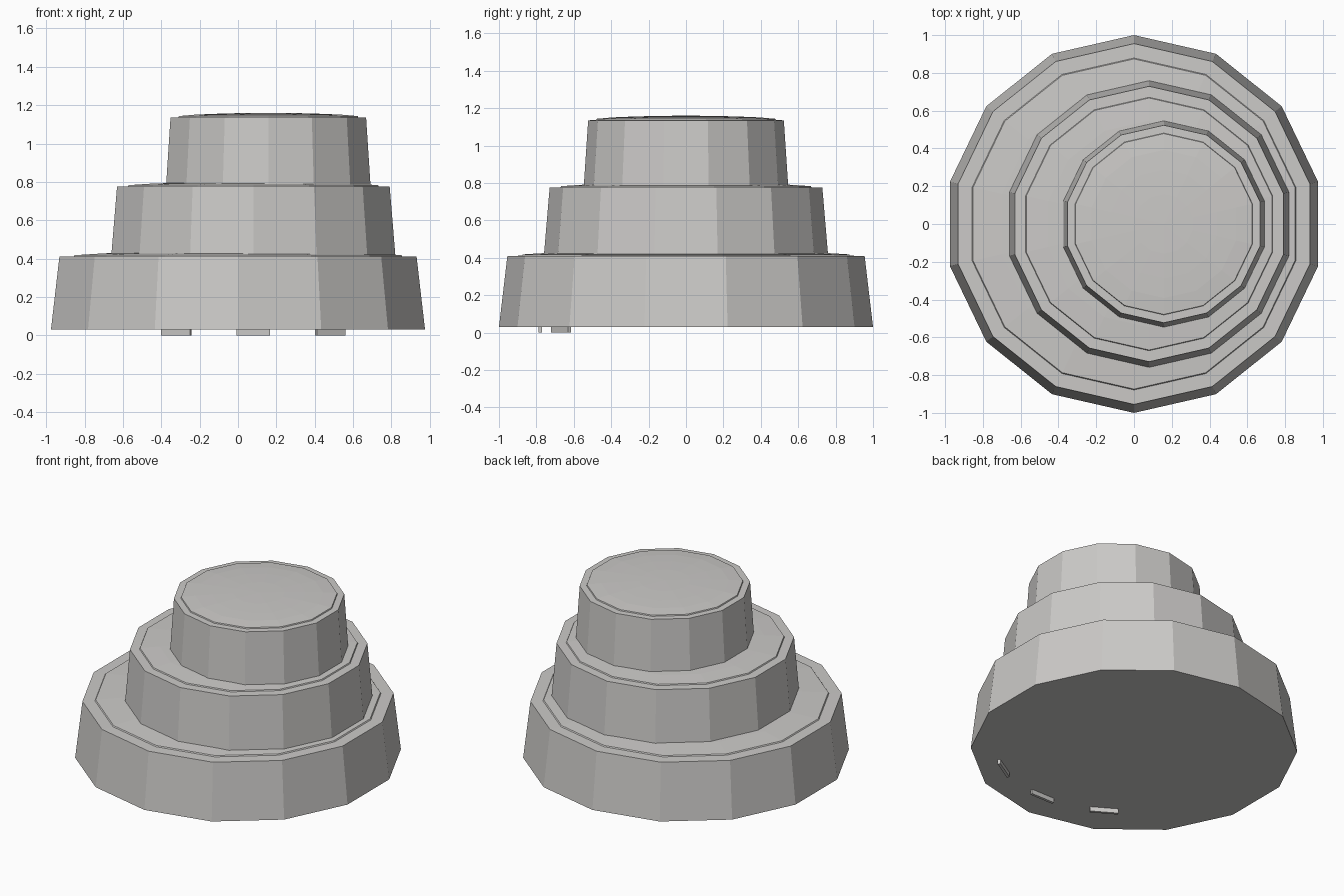
import bpy, bmesh, math
from mathutils import Matrix

if "Cube" in bpy.data.objects:
    bpy.data.objects.remove(bpy.data.objects["Cube"])

SIDES = 14

stone = bpy.data.materials.new("light_grey")
stone.diffuse_color = (0.6, 0.59, 0.575, 1)
stone.use_nodes = True
stone.node_tree.nodes["Principled BSDF"].inputs["Base Color"].default_value = stone.diffuse_color


def finish(name, bm):
    bmesh.ops.recalc_face_normals(bm, faces=bm.faces)
    me = bpy.data.meshes.new(name)
    bm.to_mesh(me)
    bm.free()
    me.materials.append(stone)
    ob = bpy.data.objects.new(name, me)
    bpy.context.collection.objects.link(ob)
    return ob


def tier(name, cx, r_bottom, r_top, z_bottom, z_top, crown):
    """Tapered 14-sided drum with a narrow rim and a shallow raised dome."""
    bm = bmesh.new()
    profile = [(r_bottom, z_bottom), (r_top, z_top),
               (r_top * 0.92, z_top + 0.001), (r_top * 0.915, z_top + 0.008)]
    for k in (0.75, 0.55, 0.3):
        profile.append((r_top * k, z_top + 0.008 + (crown - 0.008) * (1 - k * k)))
    rings = []
    for r, z in profile:
        rings.append([bm.verts.new((cx + r * math.sin(2 * math.pi * i / SIDES),
                                    r * math.cos(2 * math.pi * i / SIDES), z))
                      for i in range(SIDES)])
    for a, b in zip(rings, rings[1:]):
        for i in range(SIDES):
            j = (i + 1) % SIDES
            bm.faces.new((a[i], a[j], b[j], b[i]))
    bm.faces.new(rings[0])
    tip = bm.verts.new((cx, 0, z_top + crown))
    for i in range(SIDES):
        bm.faces.new((rings[-1][i], rings[-1][(i + 1) % SIDES], tip))
    finish(name, bm)


# Three stacked tiers, each shifted to the right
tier("bottom_tier", 0.0, 1.0, 0.955, 0.03, 0.41, 0.03)
tier("middle_tier", 0.08, 0.76, 0.729, 0.41, 0.775, 0.026)
tier("top_tier", 0.158, 0.547, 0.523, 0.775, 1.135, 0.025)

# Three thin feet along an arc under the front
for n, deg in zip(("left", "middle", "right"), (-31, 0, 31)):
    bm = bmesh.new()
    bmesh.ops.create_cube(bm, size=1)
    a = math.radians(deg)
    m = (Matrix.Translation((0.08 + 0.78 * math.sin(a), -0.78 * math.cos(a), 0.02))
         @ Matrix.Rotation(a, 4, 'Z')
         @ Matrix.Diagonal((0.175, 0.018, 0.04, 1)))
    bm.transform(m)
    finish(n + "_foot", bm)
